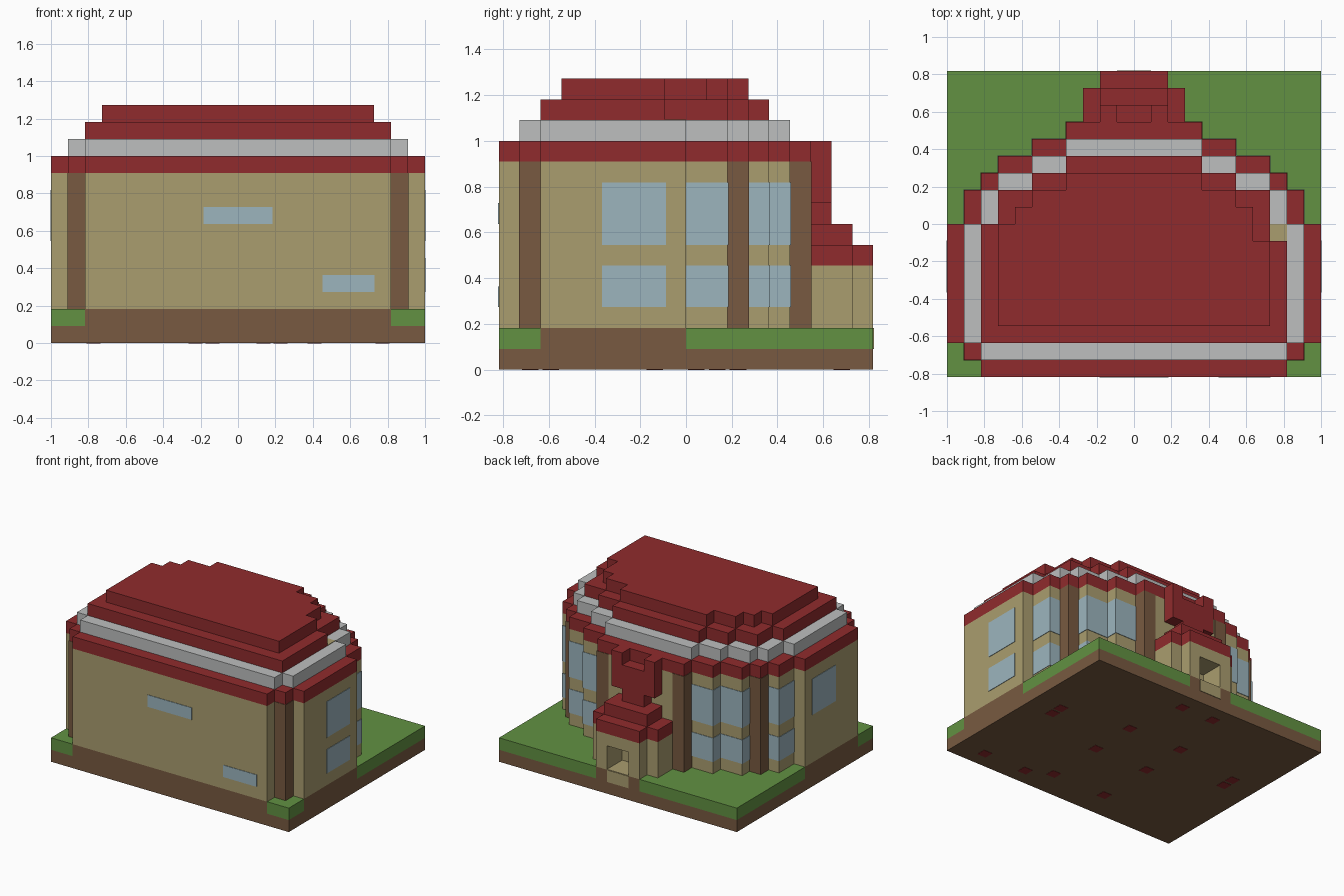
import bpy
import bmesh

U = 1 / 11      # one block of the building grid
E = 0.04        # thickness of painted plates, in blocks

cube = bpy.data.objects.get("Cube")
if cube:
    bpy.data.objects.remove(cube, do_unlink=True)


def material(name, rgb):
    lin = [((c / 255 + 0.055) / 1.055) ** 2.4 for c in rgb] + [1]
    m = bpy.data.materials.new(name)
    m.use_nodes = True
    m.diffuse_color = lin
    m.node_tree.nodes["Principled BSDF"].inputs["Base Color"].default_value = lin
    return m


RED = material("roof red", (144, 43, 45))
TAN = material("wall tan", (170, 157, 111))
BROWN = material("earth brown", (120, 90, 65))
GREEN = material("grass green", (98, 145, 66))
GREY = material("trim grey", (189, 191, 191))
GLASS = material("window blue", (156, 181, 190))


def prism(name, points, z0, z1, mat):
    """Extrude a plan outline between two heights."""
    bm = bmesh.new()
    face = bm.faces.new([bm.verts.new((x * U, y * U, z0 * U)) for x, y in points])
    up = bmesh.ops.extrude_face_region(bm, geom=[face])
    verts = [g for g in up["geom"] if isinstance(g, bmesh.types.BMVert)]
    bmesh.ops.translate(bm, verts=verts, vec=(0, 0, (z1 - z0) * U))
    bmesh.ops.recalc_face_normals(bm, faces=bm.faces)
    mesh = bpy.data.meshes.new(name)
    bm.to_mesh(mesh)
    bm.free()
    mesh.materials.append(mat)
    obj = bpy.data.objects.new(name, mesh)
    bpy.context.collection.objects.link(obj)


def box(name, x0, x1, y0, y1, z0, z1, mat, grow=0):
    x0, x1 = min(x0, x1) - grow, max(x0, x1) + grow
    y0, y1 = y0 - grow, y1 + grow
    prism(name, [(x0, y0), (x1, y0), (x1, y1), (x0, y1)], z0, z1, mat)


def pair(name, x0, x1, *rest):
    """The same box on both sides."""
    box("left_" + name, x0, x1, *rest)
    box("right_" + name, -x0, -x1, *rest)


def stepped(name, rows, z0, z1, mat, other=None):
    """Stepped plan from rows of (y0, y1, half width)."""
    side = [(w, y) for a, b, w in rows for y in (a, b)]
    far = [(-w, y) for a, b, w in (other or rows) for y in (a, b)]
    prism(name, side + far[::-1], z0, z1, mat)


# Ground
box("ground_slab", -11, 11, -9, 9, 0, 1, BROWN)
pair("front_lawn", 9, 11, -9, -7, 1, 2, GREEN)
pair("back_lawn", 2, 11, 0, 9, 1, 2, GREEN)

# Main building
plan = [(-9, -8, 9), (-8, -7, 10), (-7, 0, 11), (0, 2, 10),
        (2, 3, 9), (3, 4, 8), (4, 5, 6), (5, 6, 4)]
stepped("plinth", plan, 1, 2, BROWN)
stepped("walls", plan, 2, 10, TAN)
stepped("eaves", plan, 10, 11, RED)

# Stepped roof
stepped("roof_trim", [(-8, -7, 9), (-7, 0, 10), (0, 2, 9), (2, 3, 8),
                      (3, 4, 6), (4, 5, 4)], 11, 12, GREY)
back = [(2, 3, 6), (3, 4, 4)]
stepped("lower_roof", [(-7, -1, 9), (-1, 2, 8)] + back, 12, 13, RED,
        [(-7, 0, 9), (0, 2, 8)] + back)
back = [(1, 2, 6), (2, 3, 4)]
stepped("upper_roof", [(-6, -1, 8), (-1, 1, 7)] + back, 13, 14, RED,
        [(-6, 0, 8), (0, 1, 7)] + back)
box("roof_gap_floor", 8, 9, -1, 0, 12, 12 + E, TAN)

# Corner pillars
for label, x, y in (("front", 9, -8), ("side", 8, 2), ("back", 3, 5)):
    pair(label + "_pillar", x, x + 1, y, y + 1, 2, 10, BROWN, E)

# Windows wrapping round the stepped corners
for label, z0, z1 in (("lower", 3, 5), ("upper", 6, 9)):
    pair(label + "_corner_window", 9, 10, 0, 2, z0, z1, GLASS, E)
    pair(label + "_outer_window", 6, 8, 3, 4, z0, z1, GLASS, E)
    pair(label + "_inner_window", 4, 6, 4, 5, z0, z1, GLASS, E)
    box(label + "_east_window", 10, 11, -4, -1, z0, z1, GLASS, E)
box("upper_west_window", -11, -10, -4, -1, 6, 9, GLASS, E)
box("front_high_window", -2, 2, -9, -8, 7, 8, GLASS, E)
box("front_low_window", 5, 8, -9, -8, 3, 4, GLASS, E)

# Back porch with doorway
porch = [(6, 8, 3), (8, 9, 2)]
stepped("porch_plinth", porch, 1, 2, BROWN)
pair("porch_side", 1, 3, 6, 8, 2, 4, TAN)
pair("porch_front", 1, 2, 8, 9, 2, 4, TAN)
box("porch_inner_wall", -1, 1, 6, 7, 2, 4, TAN)
stepped("porch_lintel", porch, 4, 5, TAN)
stepped("porch_eaves", porch, 5, 6, RED)
box("porch_roof", -2, 2, 6, 8, 6, 7, RED)
box("doorstep_face", -1, 1, 8.5, 9 + E, 1, 2, TAN)
box("doorstep_top", -1, 1, 7, 9, 2, 2 + E, TAN)

# Crest above the porch
box("crest_neck", -1, 1, 6, 7, 7, 8, RED)
box("crest_body", -2, 2, 6, 7, 8, 10, RED)
pair("crest_top", 1, 2, 6, 7, 10, 11, RED)

# Footing marks under the slab
for x, y in ((8, -8), (4, -8), (2, -7), (-3, -7), (2, -2), (-3, -2),
             (2, 2), (-3, 2), (1, 7), (-2, 7), (8, 0), (8, 1), (-9, 0), (-9, 1)):
    box("footing_mark", x, x + 1, y, y + 1, -0.02, 0, RED, -0.1)
